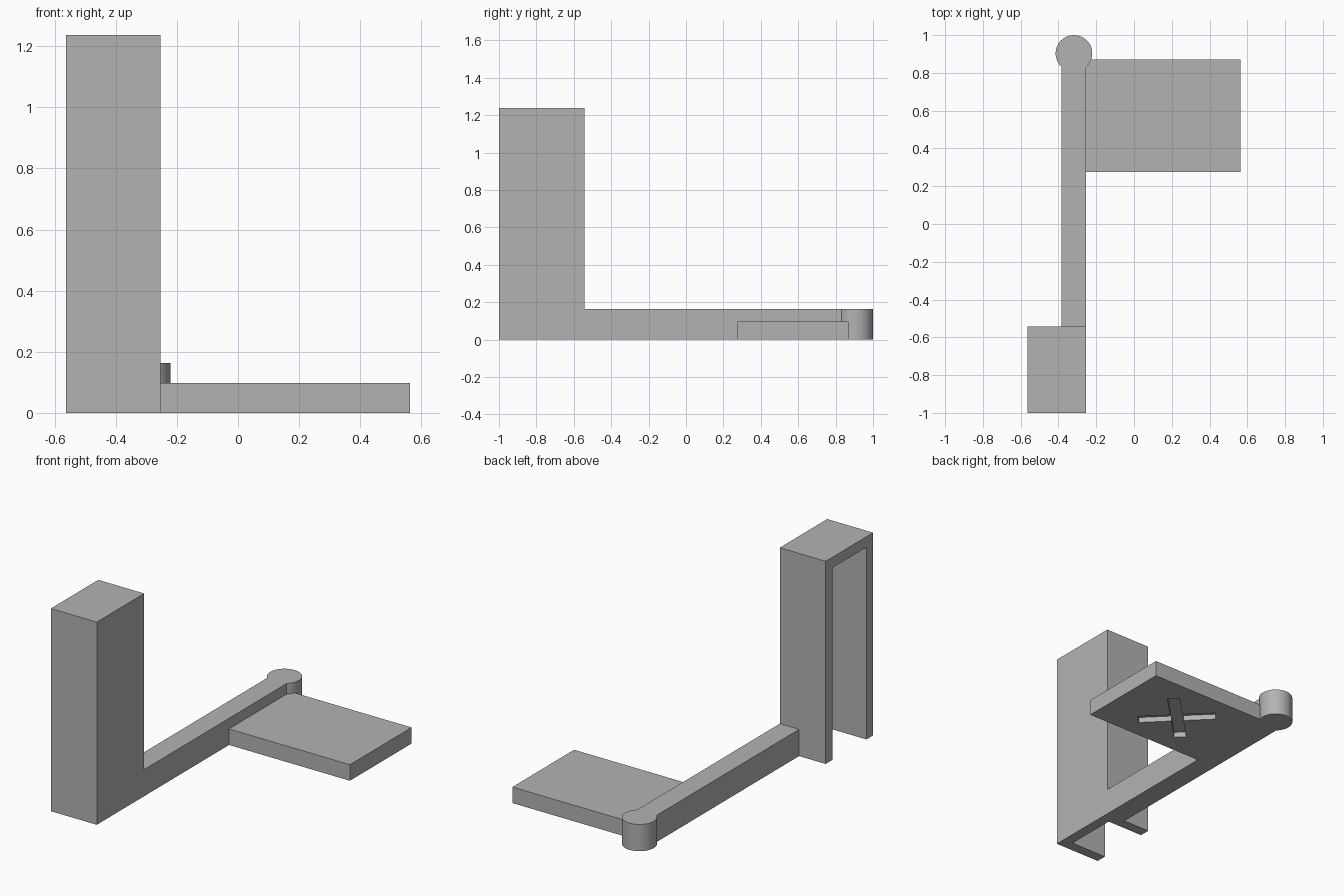
import bpy
import math

if "Cube" in bpy.data.objects:
    bpy.data.objects.remove(bpy.data.objects["Cube"], do_unlink=True)

grey = bpy.data.materials.new("plain_grey")
grey.use_nodes = True
GREY = (0.45, 0.45, 0.45, 1)
grey.diffuse_color = GREY
grey.node_tree.nodes["Principled BSDF"].inputs["Base Color"].default_value = GREY


def box(name, low, high, turn=0):
    """Box between two corners, turned about its own vertical axis."""
    centre = [(a + b) / 2 for a, b in zip(low, high)]
    bpy.ops.mesh.primitive_cube_add(size=1, location=centre, rotation=(0, 0, turn))
    ob = bpy.context.object
    ob.name = name
    ob.scale = [b - a for a, b in zip(low, high)]
    bpy.ops.object.transform_apply(location=True, rotation=True, scale=True)
    ob.data.materials.append(grey)
    return ob


def combine(base, other, operation):
    """Apply a boolean and discard the operand."""
    mod = base.modifiers.new(operation.lower(), "BOOLEAN")
    mod.operation = operation
    mod.solver = "EXACT"
    mod.object = other
    bpy.context.view_layer.objects.active = base
    bpy.ops.object.modifier_apply(modifier=mod.name)
    bpy.data.objects.remove(other, do_unlink=True)


WALL = 0.065
LEFT, INNER = -0.563, -0.253      # tower sides
FRONT, BACK = -1.0, -0.543        # tower depth
HEIGHT, ARM_TOP = 1.237, 0.163
ARM_X = INNER - WALL              # arm centre line

# Tower, hollowed through its outer side and its foot
bracket = box("bracket", (LEFT, FRONT, 0), (INNER, BACK, HEIGHT))
hollow = box("hollow", (LEFT - 0.1, FRONT + WALL, -0.1),
             (INNER - WALL, BACK - WALL, HEIGHT - WALL))
combine(bracket, hollow, "DIFFERENCE")

# Long arm, overlapping only the tower's rear wall
arm = box("arm", (INNER - 2 * WALL, BACK - WALL, 0), (INNER, 0.903, ARM_TOP))
combine(bracket, arm, "UNION")

# Round knob at the arm's end
bpy.ops.mesh.primitive_cylinder_add(vertices=64, radius=0.097, depth=ARM_TOP,
                                    location=(ARM_X, 0.903, ARM_TOP / 2))
knob = bpy.context.object
knob.data.materials.append(grey)
combine(bracket, knob, "UNION")

# Flat plate with a crossed recess in its underside
plate = box("plate", (ARM_X, 0.275, 0), (0.563, 0.87, 0.098))
for turn in (math.pi / 4, -math.pi / 4):
    slot = box("slot", (-0.07, 0.537, -0.05), (0.38, 0.607, 0.033), turn)
    combine(plate, slot, "DIFFERENCE")
combine(bracket, plate, "UNION")

# Smooth the knob only
bpy.ops.object.select_all(action="DESELECT")
bracket.select_set(True)
bpy.context.view_layer.objects.active = bracket
bpy.ops.object.shade_smooth_by_angle(angle=math.radians(30))
